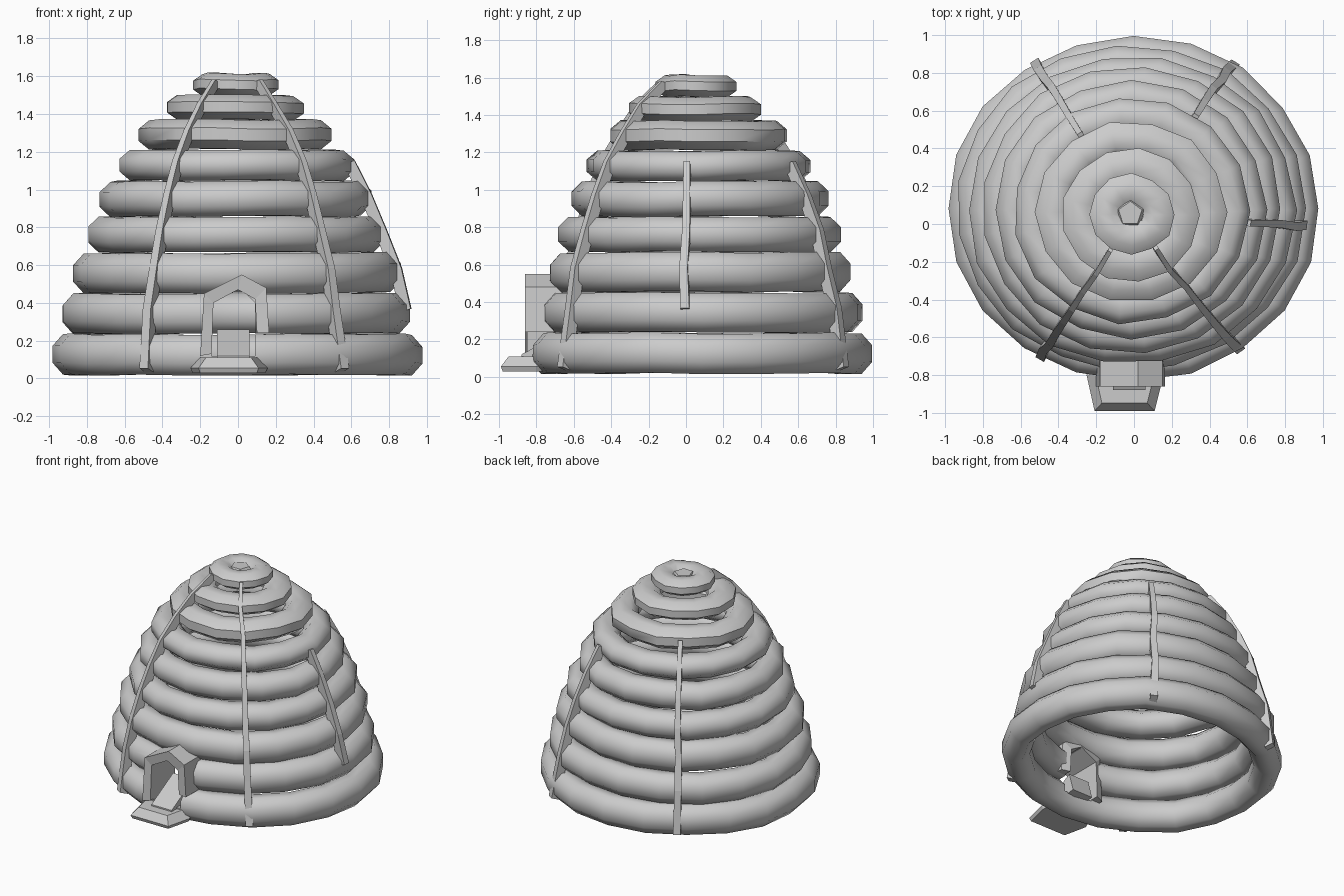
import bpy, bmesh, math, random
from mathutils import Vector

if "Cube" in bpy.data.objects:
    bpy.data.objects.remove(bpy.data.objects["Cube"])

random.seed(4)

# z low, z high, x min, x max, y min, y max of every straw coil
COILS = [
    (0.02, 0.235, -0.985, 0.98, -0.83, 0.995),
    (0.24, 0.45, -0.94, 0.91, -0.78, 0.95),
    (0.455, 0.665, -0.88, 0.86, -0.745, 0.89),
    (0.67, 0.855, -0.81, 0.78, -0.68, 0.84),
    (0.86, 1.045, -0.73, 0.70, -0.61, 0.76),
    (1.05, 1.21, -0.64, 0.61, -0.53, 0.665),
    (1.215, 1.37, -0.52, 0.49, -0.42, 0.545),
    (1.37, 1.50, -0.38, 0.345, -0.31, 0.405),
    (1.50, 1.615, -0.235, 0.21, -0.165, 0.265),
]


def make_object(name, bm, smooth=40):
    bmesh.ops.recalc_face_normals(bm, faces=bm.faces)
    me = bpy.data.meshes.new(name)
    bm.to_mesh(me)
    bm.free()
    ob = bpy.data.objects.new(name, me)
    bpy.context.collection.objects.link(ob)
    bpy.ops.object.select_all(action='DESELECT')
    bpy.context.view_layer.objects.active = ob
    ob.select_set(True)
    if smooth:
        bpy.ops.object.shade_smooth_by_angle(angle=math.radians(smooth))
    return ob


def skin(bm, loops, closed=False):
    """Bridge equal-sized vertex loops; cap the ends when not closed."""
    loops = [[bm.verts.new(p) for p in lp] for lp in loops]
    n = len(loops[0])
    pairs = list(zip(loops, loops[1:]))
    if closed:
        pairs.append((loops[-1], loops[0]))
    else:
        bm.faces.new(loops[0])
        bm.faces.new(loops[-1])
    for a, b in pairs:
        for i in range(n):
            j = (i + 1) % n
            bm.faces.new((a[i], a[j], b[j], b[i]))


def coil(name, data, segs, sides=8, width=0.095):
    z0, z1, xa, xb, ya, yb = data
    cx, cy, rx, ry = (xa + xb) / 2, (ya + yb) / 2, (xb - xa) / 2, (yb - ya) / 2
    width = min(width, 0.37 * rx)
    k = 1 / math.cos(math.pi / sides)
    bm = bmesh.new()
    loops = []
    for s in range(segs):
        a = 2 * math.pi * s / segs
        jr, jz = random.uniform(-0.008, 0.008), random.uniform(-0.006, 0.004)
        lp = []
        for t in range(sides):
            b = 2 * math.pi * (t + 0.5) / sides
            d = width * (k * math.cos(b) - 1) + jr
            z = (z0 + z1) / 2 + (z1 - z0) / 2 * k * math.sin(b) + jz
            lp.append((cx + (rx + d) * math.cos(a), cy + (ry + d) * math.sin(a), max(z, 0.012)))
        loops.append(lp)
    skin(bm, loops, closed=True)
    return make_object(name, bm, 50)


def prism(name, profile, y0, y1):
    bm = bmesh.new()
    skin(bm, [[(x, y, z) for x, z in profile] for y in (y0, y1)])
    return make_object(name, bm, 0)


# stacked coils
rings = [coil(f"straw_coil_{i + 1}", c, 20 - i) for i, c in enumerate(COILS)]

# doorway opening cut through the lowest coils
opening = [(-0.14, 0.12), (0.09, 0.12), (0.09, 0.40), (0.02, 0.47), (-0.05, 0.46), (-0.14, 0.40)]
cutter = prism("doorway_cutter", opening, -1.1, -0.4)
cutter.hide_render = True
for ob in rings[:3]:
    bpy.context.view_layer.objects.active = ob
    mod = ob.modifiers.new("doorway", 'BOOLEAN')
    mod.object, mod.operation, mod.solver = cutter, 'DIFFERENCE', 'EXACT'
    bpy.ops.object.modifier_apply(modifier=mod.name)
bpy.data.objects.remove(cutter)

# peaked door frame running inwards as a short tunnel
outer = [(-0.20, 0.12), (-0.18, 0.45), (0.02, 0.55), (0.15, 0.48), (0.165, 0.24)]
inner = [(-0.14, 0.13), (-0.13, 0.40), (0.0, 0.47), (0.09, 0.42), (0.10, 0.24)]
bm = bmesh.new()
skin(bm, [[(o[0], -0.86, o[1]), (i[0], -0.85, i[1]), (i[0], -0.56, i[1]), (o[0], -0.58, o[1])]
          for o, i in zip(outer, inner)])
make_object("door_frame", bm, 0)

# sloping tunnel floor
bm = bmesh.new()
skin(bm, [[(x, -0.88, 0.08), (x, -0.88, 0.12), (x, -0.62, 0.26), (x, -0.58, 0.12)]
          for x in (-0.11, 0.06)])
make_object("tunnel_floor", bm, 0)

# landing step in front of the door
bm = bmesh.new()
plan = [(-0.24, -0.80), (-0.20, -0.98), (0.10, -0.98), (0.145, -0.80), (0.12, -0.72), (-0.2, -0.72)]
skin(bm, [[(-0.05 + (x + 0.05) * s, -0.82 + (y + 0.82) * s, z) for x, y in plan]
          for s, z in ((1.0, 0.03), (1.06, 0.055), (0.8, 0.11))])
make_object("landing_step", bm, 0)

# plug in the crown
bm = bmesh.new()
skin(bm, [[(-0.02 + r * math.cos(i * 1.2566 + 0.3), 0.055 + r * math.sin(i * 1.2566 + 0.3), z)
           for i in range(5)] for r, z in ((0.075, 1.50), (0.085, 1.57), (0.065, 1.60))])
make_object("crown_plug", bm, 30)


def strap(name, deg, first, last):
    """Thin binding strip laid over the coils at one angle."""
    a = math.radians(deg)
    out = Vector((math.cos(a), math.sin(a), 0.35)).normalized()
    side = Vector((-math.sin(a), math.cos(a), 0))
    loops = []
    for i in range(first, last + 1):
        z0, z1, xa, xb, ya, yb = COILS[i]
        p = Vector(((xa + xb) / 2 + (xb - xa) / 2 * math.cos(a),
                    (ya + yb) / 2 + (yb - ya) / 2 * math.sin(a),
                    0.05 if i == 0 else (z0 + z1) / 2 + 0.02))
        w = 0.026 - 0.0018 * i
        loops.append([p + out * 0.012 + side * w, p + out * 0.012 - side * w,
                      p - out * 0.05 - side * w, p - out * 0.05 + side * w])
    bm = bmesh.new()
    skin(bm, loops)
    make_object(name, bm, 0)


for n, (deg, first, last) in enumerate([(-120, 0, 8), (-55, 0, 8), (-6, 1, 5),
                                        (57, 0, 5), (122, 0, 6)]):
    strap(f"binding_strap_{n + 1}", deg, first, last)
